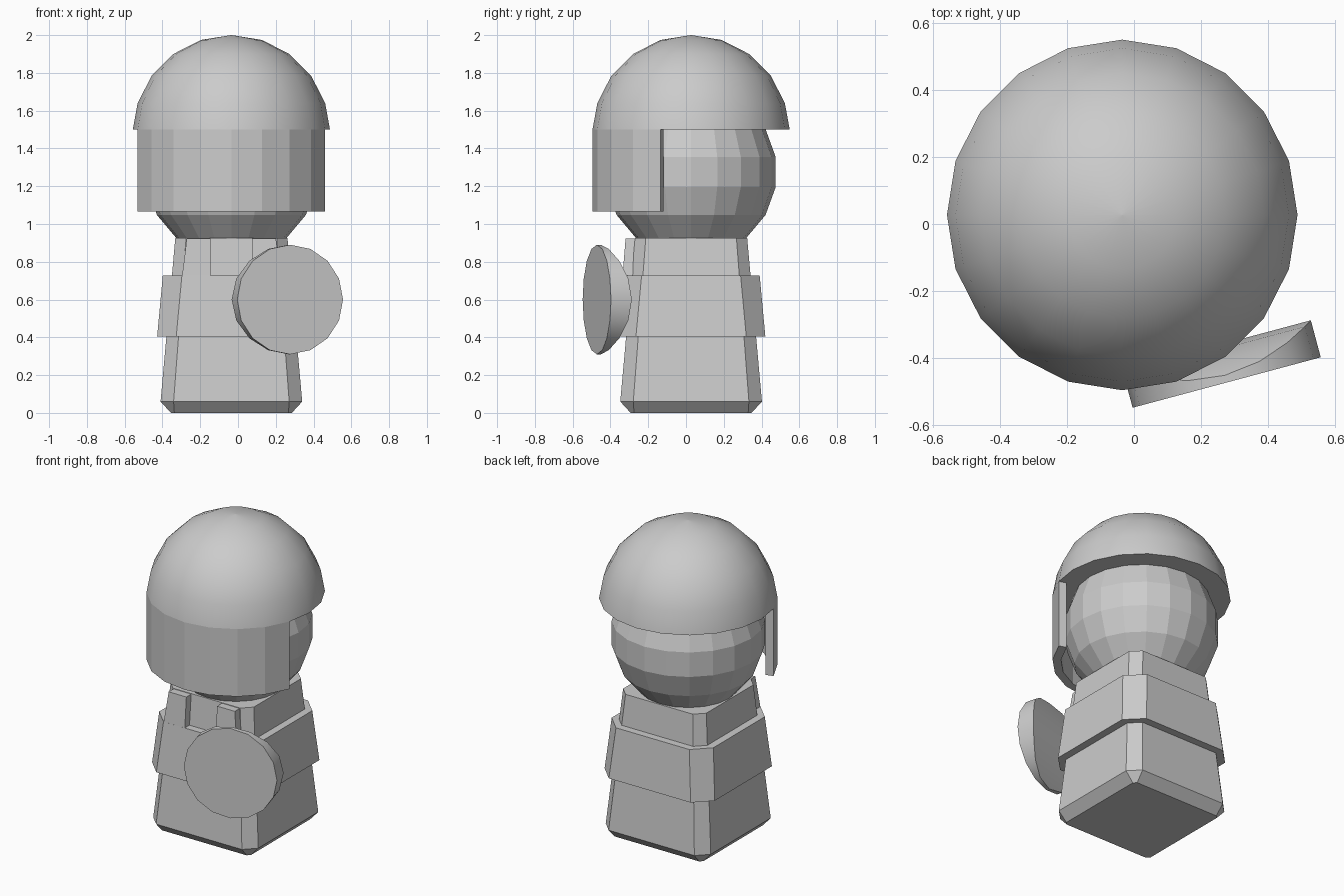
import bpy, bmesh, math
from mathutils import Vector

if "Cube" in bpy.data.objects:
    bpy.data.objects.remove(bpy.data.objects["Cube"])

CX, CY = -0.035, 0.027   # axis of the figure


def make(name, verts, faces, smooth=False):
    me = bpy.data.meshes.new(name)
    bm = bmesh.new()
    vs = [bm.verts.new(v) for v in verts]
    for f in faces:
        bm.faces.new([vs[i] for i in f])
    bmesh.ops.recalc_face_normals(bm, faces=bm.faces)
    bm.to_mesh(me)
    bm.free()
    ob = bpy.data.objects.new(name, me)
    bpy.context.collection.objects.link(ob)
    if smooth:
        bpy.ops.object.select_all(action='DESELECT')
        ob.select_set(True)
        bpy.context.view_layer.objects.active = ob
        bpy.ops.object.shade_smooth_by_angle(angle=math.radians(35))
    return ob


def loft(name, rings, smooth=False):
    """Closed solid through rings of equal vertex count."""
    n = len(rings[0])
    verts = [v for r in rings for v in r]
    faces = [[j * n + i, j * n + (i + 1) % n, (j + 1) * n + (i + 1) % n, (j + 1) * n + i]
             for j in range(len(rings) - 1) for i in range(n)]
    faces += [list(range(n)), list(range(len(verts) - n, len(verts)))]
    return make(name, verts, faces, smooth)


def octagon(z, half, flat):
    """Square ring with cut corners."""
    pts = [(half, -flat), (half, flat), (flat, half), (-flat, half),
           (-half, flat), (-half, -flat), (-flat, -half), (flat, -half)]
    return [(CX + x, CY + y, z) for x, y in pts]


# Tapered body and the jacket band around it
loft("body", [octagon(0, 0.32, 0.302), octagon(0.06, 0.375, 0.306), octagon(0.925, 0.297, 0.24)])
loft("jacket_band", [octagon(0.405, 0.393, 0.292), octagon(0.728, 0.363, 0.262)])

# Front straps, flush with the band
for side, label in ((-1, "left"), (1, "right")):
    rings = []
    for z, outer, front in ((0.71, 0.263, 0.364), (0.922, 0.236, 0.347)):
        rings.append([(CX + side * x, CY - y, z) for x, y in
                      ((0.11, front), (outer, front), (outer, 0.2), (0.11, 0.2))])
    loft("strap_" + label, rings)

# Faceted head
me = bpy.data.meshes.new("head")
bm = bmesh.new()
bmesh.ops.create_uvsphere(bm, u_segments=20, v_segments=9, radius=0.455)
bm.to_mesh(me)
bm.free()
head = bpy.data.objects.new("head", me)
head.location = (CX, CY, 1.275)
bpy.context.collection.objects.link(head)

# Helmet dome, smooth on top with a flat underside
R, N = 0.522, 20


def circle(r, z):
    return [(CX + r * math.cos(math.tau * i / N), CY + r * math.sin(math.tau * i / N), z)
            for i in range(N)]


rings = [circle(R, 1.5)]
for k in range(1, 5):
    a = math.radians(18 * k)
    rings.append(circle(R * math.cos(a), 1.478 + R * math.sin(a)))
rings.append(circle(0.002, 2.0))
loft("helmet_dome", rings, smooth=True)

# Curved face guard across the front
rings = []
for k in range(9):
    a = math.radians(198 + 18 * k)
    rings.append([(CX + r * math.cos(a), CY + r * math.sin(a), z)
                  for r, z in ((R, 1.065), (R, 1.5), (R - 0.05, 1.5), (R - 0.05, 1.065))])
loft("face_guard", rings)

# Round shield: flat front, back bulging along a horizontal axis
S, n, turn = 0.29, 16, math.radians(15)
u = Vector((math.cos(turn), math.sin(turn), 0))
back = Vector((-math.sin(turn), math.cos(turn), 0))
centre = Vector((0.276, -0.472, 0.6))
front_ring, back_ring = [], []
for k in range(n):
    a = math.tau * k / n
    x, z = S * math.sin(a), S * math.cos(a)
    p = centre + u * x + Vector((0, 0, z))
    front_ring.append(p)
    back_ring.append(p + back * (0.022 + 0.092 * (1 - (z / S) ** 2)))
faces = [list(range(n))]
faces += [[i, (i + 1) % n, n + (i + 1) % n, n + i] for i in range(n)]
for k in range(n // 2):
    quad = [n + k, n + k + 1, n + (n - k - 1) % n, n + (n - k) % n]
    faces.append(list(dict.fromkeys(quad)))
make("shield", front_ring + back_ring, faces, smooth=True)
